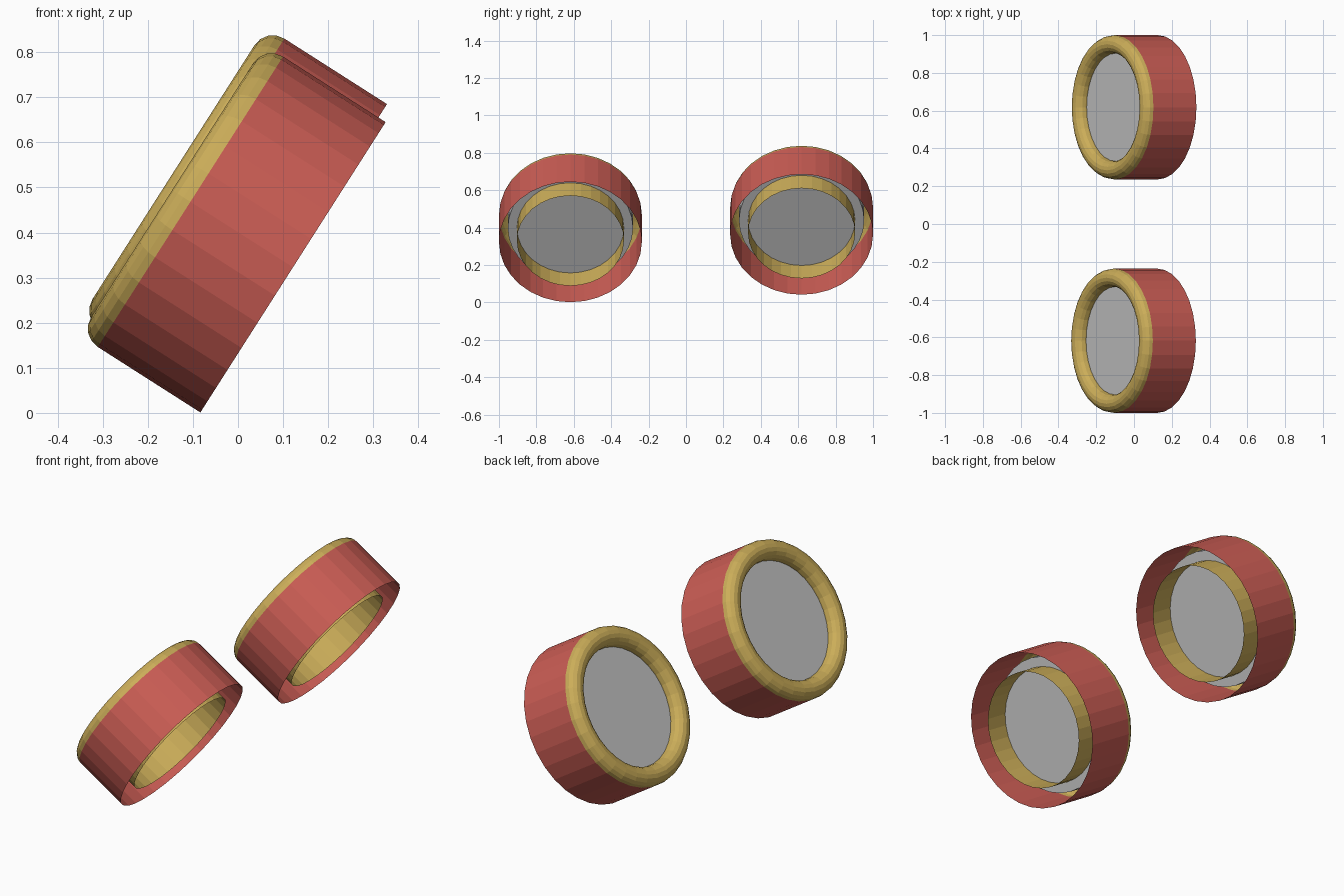
import bpy, bmesh, math
from mathutils import Matrix

if "Cube" in bpy.data.objects:
    bpy.data.objects.remove(bpy.data.objects["Cube"])

SIDES = 32
R_OUT, R_IN = 0.382, 0.286        # shell radius, inner tube radius
RIM_T = 0.27                      # where the shell meets the rounded rim
TILT = math.atan2(-0.843, 0.538)  # axis leans up and towards -x


def material(name, color):
    m = bpy.data.materials.new(name)
    m.diffuse_color = color
    m.use_nodes = True
    m.node_tree.nodes["Principled BSDF"].inputs["Base Color"].default_value = m.diffuse_color
    return m


red = material("red", (0.60, 0.11, 0.09, 1))
gold = material("gold", (0.60, 0.42, 0.10, 1))


def lathe(name, profile, matrix, mat=None):
    """Revolve (radius, height) points around local z; radius 0 makes a centre point."""
    bm = bmesh.new()
    rings = []
    for r, t in profile:
        rings.append([bm.verts.new((r * math.cos(2 * math.pi * i / SIDES),
                                    r * math.sin(2 * math.pi * i / SIDES), t))
                      for i in range(SIDES)])
    for a, b in zip(rings, rings[1:]):
        for i in range(SIDES):
            j = (i + 1) % SIDES
            bm.faces.new((a[i], a[j], b[j], b[i]))
    if mat is None:               # the grey lens is capped at both ends
        bm.faces.new(rings[0][::-1])
        bm.faces.new(rings[-1])
    me = bpy.data.meshes.new(name)
    bm.to_mesh(me)
    bm.free()
    ob = bpy.data.objects.new(name, me)
    bpy.context.collection.objects.link(ob)
    ob.matrix_world = matrix
    if mat:
        me.materials.append(mat)
    return ob


# rounded rim: half circle from the shell over to the inner tube
mid, minor = (R_OUT + R_IN) / 2, (R_OUT - R_IN) / 2
rim = [(mid + minor * math.cos(math.pi * k / 8),
        RIM_T + minor * math.sin(math.pi * k / 8)) for k in range(9)]

for side, loc in (("front", (0.122, -0.618, 0.323)), ("back", (0.125, 0.618, 0.363))):
    m = Matrix.Translation(loc) @ Matrix.Rotation(TILT, 4, 'Y')
    # open outer shell
    lathe(side + "_shell", [(R_OUT, 0), (R_OUT, RIM_T)], m, red)
    # rounded rim continuing into the inner tube
    lathe(side + "_rim_and_tube", rim + [(R_IN, 0.012)], m, gold)
    # thick disc held behind the rim
    lathe(side + "_disc", [(0.335, 0.14), (0.335, 0.263)], m)
